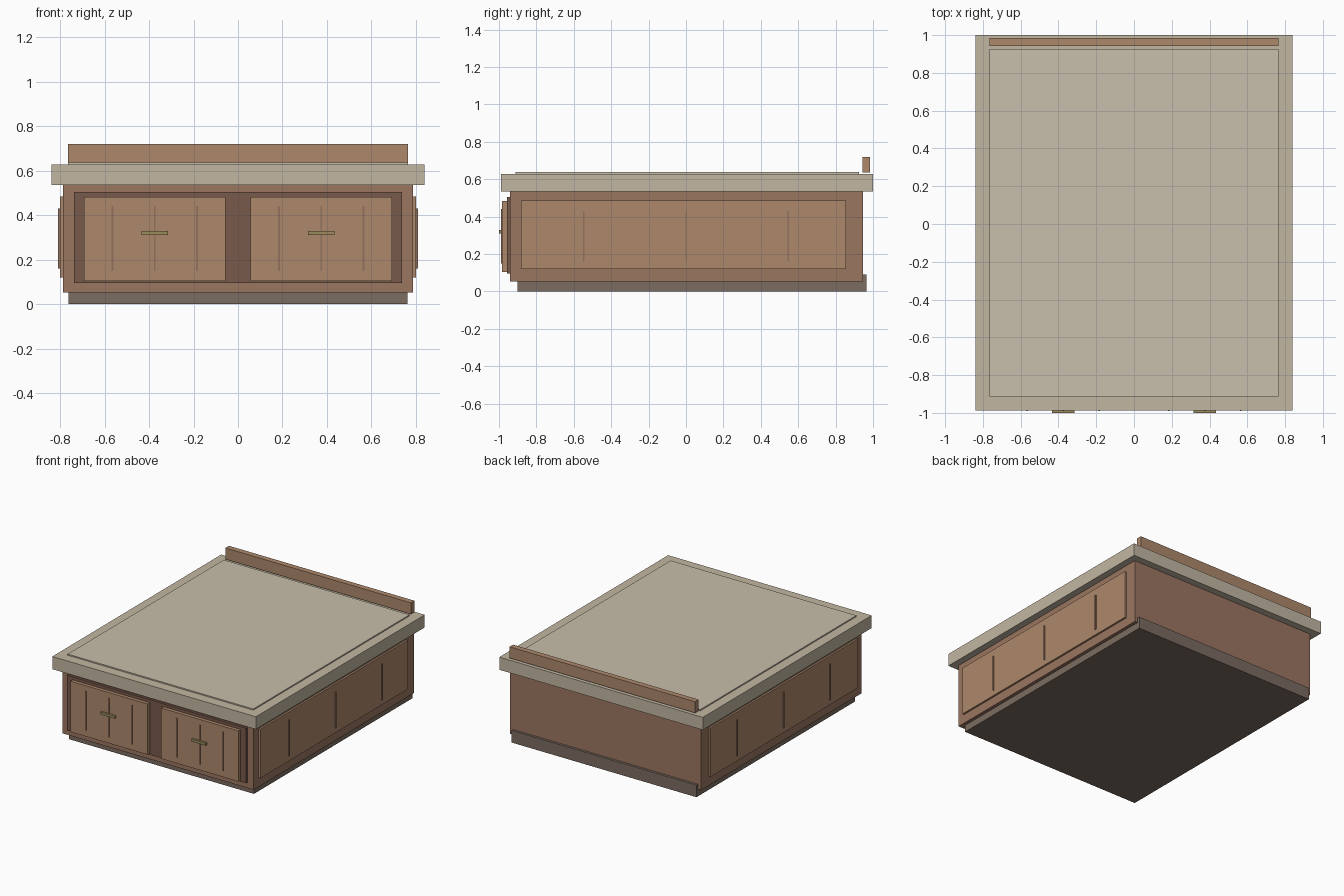
import bpy

if "Cube" in bpy.data.objects:
    bpy.data.objects.remove(bpy.data.objects["Cube"])


def material(name, r, g, b):
    m = bpy.data.materials.new(name)
    m.diffuse_color = (r, g, b, 1)
    m.use_nodes = True
    m.node_tree.nodes["Principled BSDF"].inputs["Base Color"].default_value = m.diffuse_color
    return m


CARCASS = material("carcass_wood", 0.33, 0.18, 0.12)
PANEL = material("panel_wood", 0.42, 0.25, 0.15)
DARK = material("dark_wood", 0.19, 0.10, 0.07)
GROOVE = material("strip_wood", 0.30, 0.17, 0.11)
PLINTH = material("plinth", 0.20, 0.15, 0.12)
STONE = material("counter_stone", 0.54, 0.47, 0.36)
STONE_LIGHT = material("counter_inset", 0.58, 0.52, 0.41)
BRASS = material("handle_brass", 0.33, 0.26, 0.11)


def box(name, x, y, z, mat):
    """Box from (min, max) ranges on each axis."""
    vs = [(a, b, c) for a in x for b in y for c in z]
    fs = [(0, 1, 3, 2), (4, 6, 7, 5), (0, 4, 5, 1),
          (2, 3, 7, 6), (0, 2, 6, 4), (1, 5, 7, 3)]
    me = bpy.data.meshes.new(name)
    me.from_pydata(vs, [], fs)
    me.materials.append(mat)
    ob = bpy.data.objects.new(name, me)
    bpy.context.collection.objects.link(ob)
    return ob


# Plinth, carcass and countertop
box("plinth", (-0.762, 0.762), (-0.90, 0.965), (0, 0.09), PLINTH)
box("carcass", (-0.787, 0.787), (-0.94, 0.947), (0.052, 0.536), CARCASS)
box("countertop", (-0.839, 0.839), (-0.988, 1.0), (0.535, 0.629), STONE)
box("counter_inset", (-0.765, 0.765), (-0.912, 0.926), (0.628, 0.638), STONE_LIGHT)
box("back_rail", (-0.765, 0.765), (0.943, 0.985), (0.636, 0.72), PANEL)

# Dark frame behind the drawers
box("front_frame", (-0.738, 0.738), (-0.958, -0.939), (0.095, 0.505), DARK)

for side, s in (("left", -1), ("right", 1)):
    def span(a, b):
        return tuple(sorted((s * a, s * b)))

    # Drawer front with three strips and a handle
    box(f"drawer_{side}", span(0.056, 0.693), (-0.984, -0.957), (0.105, 0.483), PANEL)
    for i, x in enumerate((0.185, 0.375, 0.565)):
        box(f"drawer_strip_{side}_{i + 1}", span(x - 0.004, x + 0.004),
            (-0.989, -0.983), (0.15, 0.442), GROOVE)
    box(f"handle_{side}", span(0.315, 0.434), (-1.0, -0.983), (0.31, 0.328), BRASS)

    # Side panel with three strips
    box(f"side_panel_{side}", span(0.786, 0.801), (-0.882, 0.856), (0.12, 0.485), PANEL)
    for i, y in enumerate((-0.547, 0.0, 0.547)):
        box(f"side_strip_{side}_{i + 1}", span(0.80, 0.809),
            (y - 0.004, y + 0.004), (0.16, 0.43), GROOVE)
